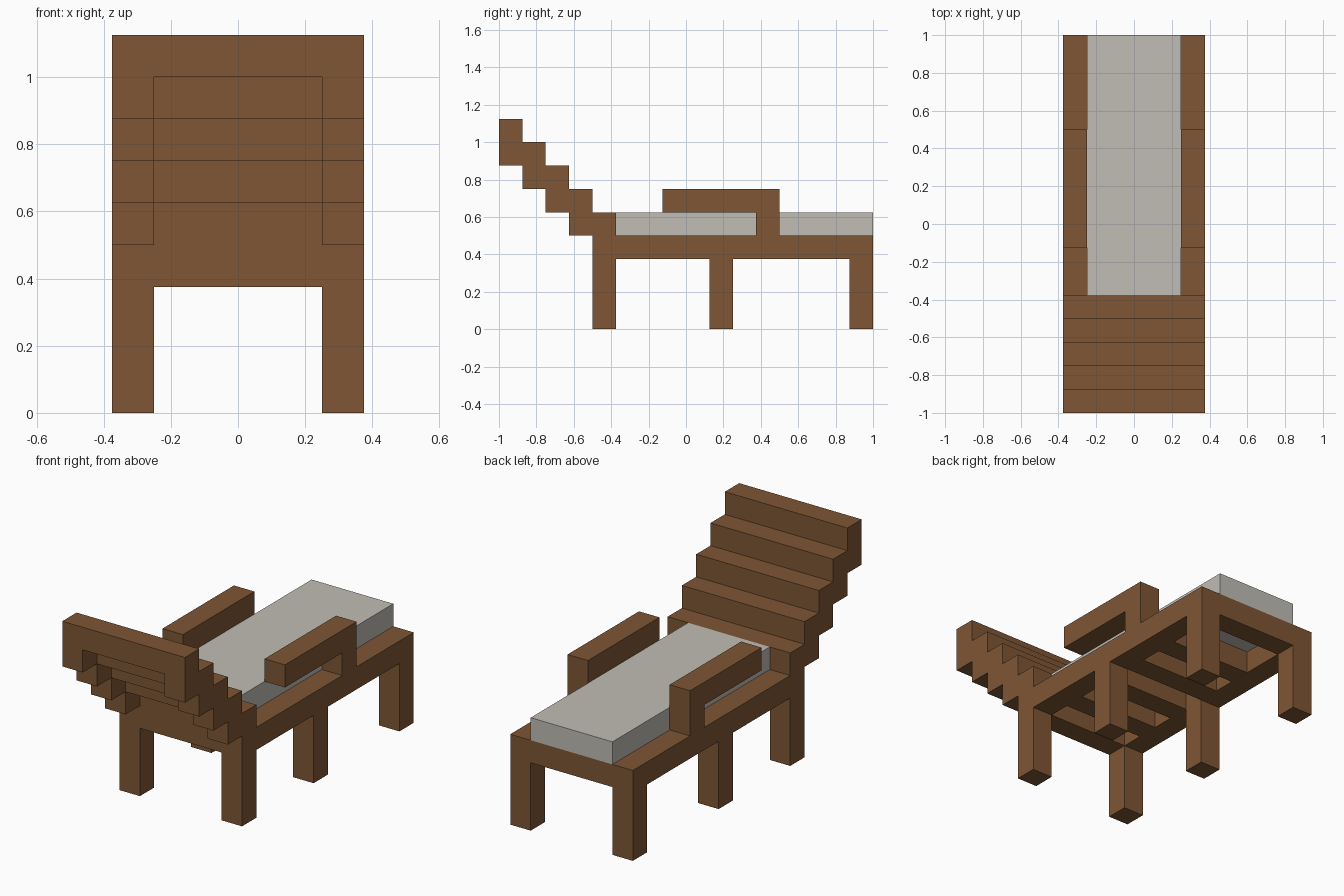
import bpy

# Remove the default cube
cube = bpy.data.objects.get("Cube")
if cube:
    bpy.data.objects.remove(cube, do_unlink=True)

U = 0.125  # every part sits on this module


def material(name, rgb):
    mat = bpy.data.materials.new(name)
    mat.use_nodes = True
    colour = (*rgb, 1)
    mat.diffuse_color = colour
    mat.node_tree.nodes["Principled BSDF"].inputs["Base Color"].default_value = colour
    return mat


wood = material("brown wood", (0.21, 0.093, 0.035))
cloth = material("pale grey cloth", (0.53, 0.51, 0.46))


def box(name, x, y, z, mat=wood):
    """Box from (min, max) ranges counted in modules; y starts at the head end."""
    spans = [(a * U, b * U) for a, b in (x, (y[0] - 8, y[1] - 8), z)]
    bpy.ops.mesh.primitive_cube_add(size=1, location=[(a + b) / 2 for a, b in spans])
    obj = bpy.context.object
    obj.name = name
    obj.scale = [b - a for a, b in spans]
    bpy.ops.object.transform_apply(location=False, rotation=False, scale=True)
    obj.data.materials.append(mat)
    return obj


INNER = (-2, 2)
for side, x in (("left", (2, 3)), ("right", (-3, -2))):
    # Side rail and legs
    box(f"{side}_rail", x, (4, 16), (3, 4))
    for place, y in (("front", 4), ("middle", 9), ("back", 15)):
        box(f"{side}_{place}_leg", x, (y, y + 1), (0, 3))
    # Armrest on its post
    box(f"{side}_arm_post", x, (11, 12), (4, 5))
    box(f"{side}_armrest", x, (7, 12), (5, 6))
    # Stepped backrest side: the lowest step stands on the rail
    for i in range(5):
        box(f"{side}_back_step", x, (i, i + 1), (max(7 - i, 4), 9 - i))

# Backrest slats
for i in range(5):
    box("back_slat", INNER, (i, i + 1), (8 - i, 9 - i))

# Bed cross slats
for y in (4, 6, 8, 10, 12, 15):
    box("bed_slat", INNER, (y, y + 1), (3, 4))

# Mattress
box("mattress", INNER, (5, 16), (4, 5), cloth)
